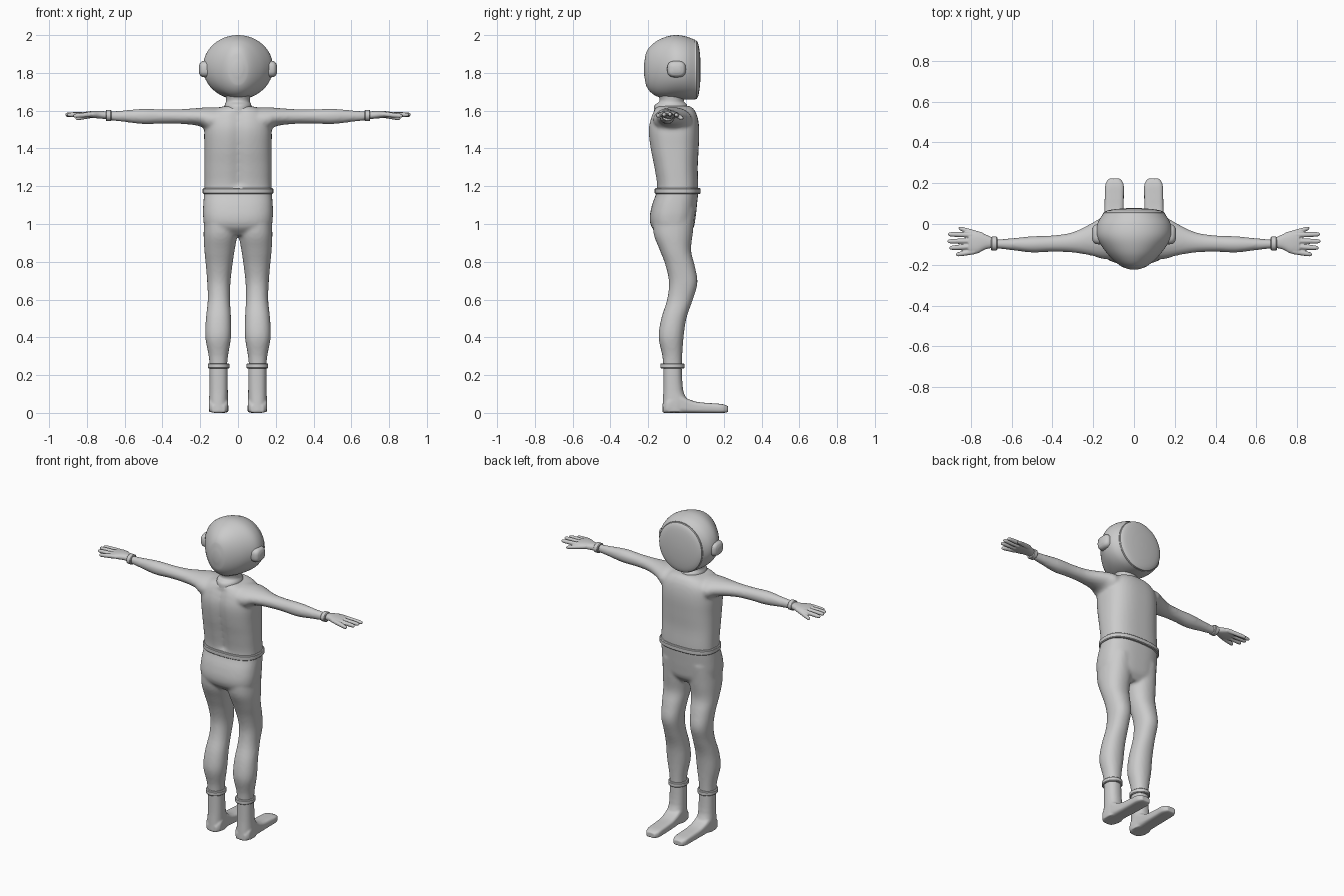
import bpy
import bmesh
import math

cube = bpy.data.objects.get("Cube")
if cube:
    bpy.data.objects.remove(cube, do_unlink=True)

grey = bpy.data.materials.new("plain_grey")
grey.use_nodes = True
grey.diffuse_color = (0.6, 0.6, 0.6, 1)
grey.node_tree.nodes["Principled BSDF"].inputs["Base Color"].default_value = (0.6, 0.6, 0.6, 1)
SIDES = {"left": 1, "right": -1}


def interpolate(rings, steps):
    """Smooth the ring table with cubic curves along the loft axis."""
    def slope(i, k):
        a, b = rings[max(i - 1, 0)], rings[min(i + 1, len(rings) - 1)]
        return (b[k] - a[k]) / (b[0] - a[0])

    result = []
    for i in range(len(rings) - 1):
        a, b = rings[i], rings[i + 1]
        h = b[0] - a[0]
        for step in range(steps):
            t = step / steps
            ring = [a[0] + h * t]
            for k in range(1, len(a)):
                ring.append((2*t**3 - 3*t*t + 1) * a[k] + (t**3 - 2*t*t + t) * h * slope(i, k)
                            + (3*t*t - 2*t**3) * b[k] + (t**3 - t*t) * h * slope(i + 1, k))
            result.append(ring)
    result.append(rings[-1])
    return result


def loft(name, axis, rings, side=1, power=2, steps=4, segments=32):
    """Rings hold: position on axis, low and high of the first, then of the second cross axis."""
    bm = bmesh.new()
    loops = []
    for pos, u_low, u_high, v_low, v_high in interpolate(rings, steps):
        loop = []
        for s in range(segments):
            angle = math.tau * s / segments
            c, d = math.cos(angle), math.sin(angle)
            u = math.copysign(abs(c) ** (2 / power), c)
            v = math.copysign(abs(d) ** (2 / power), d)
            co = [(u_low + u_high + u * (u_high - u_low)) / 2,
                  (v_low + v_high + v * (v_high - v_low)) / 2]
            co.insert("xyz".index(axis), pos)
            loop.append(bm.verts.new((co[0] * side, co[1], co[2])))
        loops.append(loop)
    for a, b in zip(loops, loops[1:]):
        for s in range(segments):
            n = (s + 1) % segments
            bm.faces.new((a[s], a[n], b[n], b[s]))
    bm.faces.new(loops[0])
    bm.faces.new(loops[-1])
    bmesh.ops.recalc_face_normals(bm, faces=bm.faces)
    mesh = bpy.data.meshes.new(name)
    bm.to_mesh(mesh)
    bm.free()
    mesh.materials.append(grey)
    obj = bpy.data.objects.new(name, mesh)
    bpy.context.collection.objects.link(obj)
    select([obj])
    bpy.ops.object.shade_smooth_by_angle(angle=math.radians(40))
    return obj


def select(objects):
    bpy.ops.object.select_all(action="DESELECT")
    for obj in objects:
        obj.select_set(True)
    bpy.context.view_layer.objects.active = objects[0]


def fuse(name, objects, voxel, rounds):
    """Blend overlapping parts into one smooth skin."""
    select(objects)
    bpy.ops.object.join()
    obj = bpy.context.object
    obj.name = name
    remesh = obj.modifiers.new("blend", "REMESH")
    remesh.mode = "VOXEL"
    remesh.voxel_size = voxel
    smooth = obj.modifiers.new("soften", "SMOOTH")
    smooth.factor = 0.5
    smooth.iterations = rounds
    for modifier in ("blend", "soften"):
        bpy.ops.object.modifier_apply(modifier=modifier)
    bpy.ops.object.shade_smooth()
    return obj


# Torso and hips, with a shallow groove down the spine
torso_profile = [(0.94, 0.10, -0.14, 0.01), (0.98, 0.17, -0.18, 0.04), (1.03, 0.184, -0.192, 0.05),
                 (1.1, 0.184, -0.18, 0.058), (1.18, 0.178, -0.155, 0.065), (1.3, 0.178, -0.17, 0.062),
                 (1.4, 0.178, -0.19, 0.067), (1.5, 0.178, -0.2, 0.07), (1.57, 0.165, -0.185, 0.06),
                 (1.61, 0.12, -0.165, 0.04), (1.625, 0.07, -0.15, 0.02)]
torso = loft("torso", "z", [(z, -w, w, back, front) for z, w, back, front in torso_profile],
             power=2.6, segments=64)
for v in torso.data.vertices:
    if v.co.y < -0.1 and 1.2 < v.co.z < 1.6:
        v.co.y += 0.014 * math.exp(-(v.co.x / 0.03) ** 2)

# Arms and legs
arm_rings = [(0.06, -0.18, 0.03, 1.46, 1.618), (0.16, -0.17, 0.03, 1.49, 1.618),
             (0.2, -0.157, 0.008, 1.517, 1.615), (0.3, -0.14, -0.04, 1.53, 1.608),
             (0.4, -0.136, -0.056, 1.532, 1.607), (0.5, -0.14, -0.06, 1.529, 1.61),
             (0.6, -0.128, -0.07, 1.54, 1.602), (0.69, -0.118, -0.077, 1.55, 1.595)]
leg_rings = [(0.22, 0.06, 0.148, -0.12, -0.022), (0.3, 0.053, 0.155, -0.125, -0.02),
             (0.4, 0.037, 0.173, -0.145, -0.013), (0.5, 0.037, 0.17, -0.131, 0.002),
             (0.6, 0.042, 0.16, -0.1, 0.036), (0.69, 0.04, 0.163, -0.09, 0.061),
             (0.78, 0.03, 0.17, -0.108, 0.046), (0.86, 0.018, 0.178, -0.138, 0.027),
             (0.95, 0.003, 0.182, -0.172, 0.036), (1.08, 0.0, 0.176, -0.175, 0.05)]
parts = [torso]
for label, side in SIDES.items():
    parts.append(loft(label + "_arm", "x", arm_rings, side))
    parts.append(loft(label + "_leg", "z", leg_rings, side, 2.2))
fuse("body_suit", parts, 0.009, 5)

# Neck and belt
loft("neck", "z", [(1.6, -0.075, 0.075, -0.17, 0.01), (1.63, -0.07, 0.07, -0.165, 0.005),
                   (1.65, -0.063, 0.063, -0.14, -0.012), (1.69, -0.068, 0.068, -0.15, 0.0)])


def band(name, axis, start, end, box, side=1, power=2.0):
    """A short ring with bevelled rims."""
    bevel = 0.004
    inner = [c + (bevel if i % 2 == 0 else -bevel) for i, c in enumerate(box)]
    loft(name, axis, [(start, *inner), (start + bevel, *box), (end - bevel, *box), (end, *inner)],
         side, power, 1, 48)


band("belt", "z", 1.16, 1.19, (-0.187, 0.187, -0.166, 0.078), power=2.6)

# Helmet, lens and ear caps
helmet_profile = [(-0.222, 0.022, 1.79, 1.85), (-0.21, 0.058, 1.73, 1.91), (-0.17, 0.108, 1.684, 1.958),
                  (-0.12, 0.15, 1.667, 1.986), (-0.06, 0.183, 1.662, 2.0), (0.0, 0.18, 1.659, 1.993),
                  (0.048, 0.153, 1.658, 1.975)]
loft("helmet", "y", [(y, -w, w, low, high) for y, w, low, high in helmet_profile], segments=48)
lens_profile = [(0.044, 0.15), (0.056, 0.15), (0.066, 0.13), (0.073, 0.09), (0.077, 0.04), (0.078, 0.005)]
loft("face_lens", "y", [(y, -r, r, 1.816 - r * 1.03, 1.816 + r * 1.03) for y, r in lens_profile],
     steps=2, segments=48)
for label, side in SIDES.items():
    ear = [(0.15, 0.05), (0.185, 0.048), (0.2, 0.038), (0.207, 0.02)]
    loft(label + "_ear_cap", "x", [(x, -0.05 - r, -0.05 + r, 1.82 - r * 0.88, 1.82 + r * 0.88)
                                   for x, r in ear], side, 2.8)

# Each digit: base x, base y, tip x, tip y, drop of the tip
digits = [(0.74, -0.055, 0.86, -0.02, 0.022), (0.79, -0.054, 0.913, -0.05, 0.004),
          (0.79, -0.083, 0.915, -0.085, 0), (0.79, -0.111, 0.905, -0.117, 0.002),
          (0.78, -0.135, 0.872, -0.15, 0.008)]
for label, side in SIDES.items():
    # Gloves
    hand = [loft("palm", "x", [(0.685, -0.115, -0.07, 1.555, 1.595), (0.73, -0.125, -0.05, 1.558, 1.598),
                               (0.77, -0.145, -0.038, 1.562, 1.598), (0.81, -0.142, -0.042, 1.568, 1.594)],
                 side, 2.3)]
    for bx, by, tx, ty, drop in digits:
        rings = []
        for t, r in ((0, 0.013), (0.5, 0.0125), (0.85, 0.011), (0.96, 0.008), (1, 0.003)):
            y, z = by + (ty - by) * t, 1.58 - drop * t
            rings.append((bx + (tx - bx) * t, y - r, y + r, z - r, z + r))
        hand.append(loft("digit", "x", rings, side, segments=16))
    fuse(label + "_glove", hand, 0.004, 2)
    band(label + "_wrist_cuff", "x", 0.67, 0.7, (-0.13, -0.062, 1.544, 1.604), side)

    # Boots
    shaft = loft("shaft", "z", [(0.004, 0.052, 0.154, -0.126, 0.0), (0.06, 0.053, 0.154, -0.123, 0.006),
                                (0.12, 0.054, 0.151, -0.12, -0.015), (0.25, 0.055, 0.15, -0.12, -0.023)],
                 side, 2.3)
    foot = loft("foot", "y", [(-0.122, 0.07, 0.135, 0.0, 0.04), (-0.1, 0.053, 0.153, 0.0, 0.07),
                              (-0.04, 0.053, 0.152, 0.0, 0.1), (0.01, 0.053, 0.148, 0.0, 0.074),
                              (0.06, 0.051, 0.145, 0.0, 0.058), (0.14, 0.05, 0.143, 0.0, 0.051),
                              (0.195, 0.051, 0.14, 0.0, 0.046), (0.222, 0.066, 0.126, 0.002, 0.036)],
                side, 4)
    fuse(label + "_boot", [shaft, foot], 0.006, 3)
    band(label + "_boot_cuff", "z", 0.235, 0.262, (0.046, 0.16, -0.136, -0.009), side)
